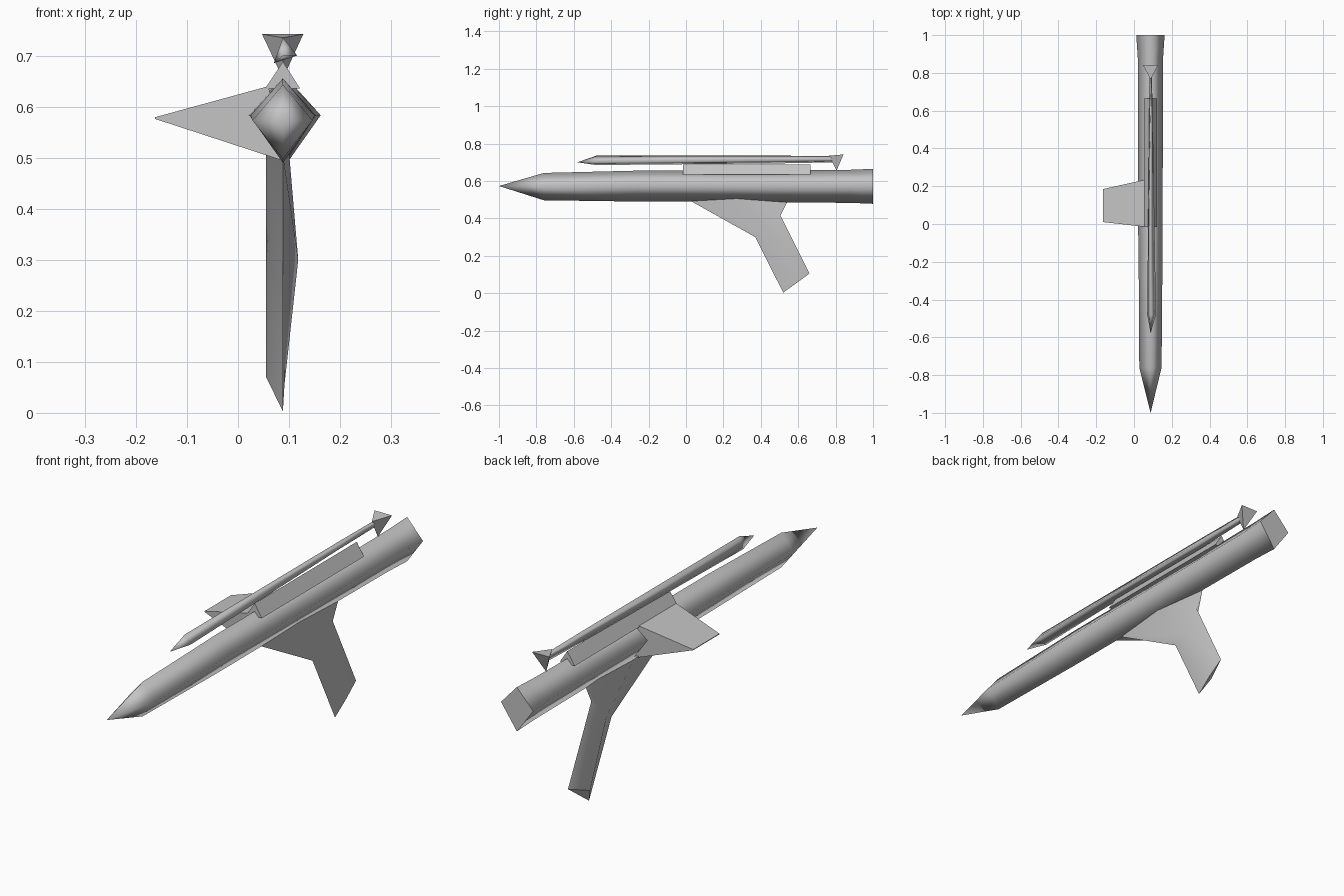
import bpy, bmesh, math

cube = bpy.data.objects.get("Cube")
if cube:
    bpy.data.objects.remove(cube)

grey = bpy.data.materials.new("light_grey")
grey.use_nodes = True
GREY = (0.55, 0.55, 0.55, 1)
grey.diffuse_color = GREY
grey.node_tree.nodes["Principled BSDF"].inputs["Base Color"].default_value = GREY

AXIS = 0.088  # x of the long axis


def loft(name, rings, smooth=False, sharp_edge=None):
    """Skin rings of points; a ring of one point closes to a tip."""
    bm = bmesh.new()
    loops = [[bm.verts.new(p) for p in ring] for ring in rings]
    n = max(len(ring) for ring in rings)
    for a, b in zip(loops, loops[1:]):
        for i in range(n):
            j = (i + 1) % n
            if len(a) == 1:
                bm.faces.new((a[0], b[j], b[i]))
            elif len(b) == 1:
                bm.faces.new((a[i], a[j], b[0]))
            else:
                bm.faces.new((a[i], a[j], b[j], b[i]))
    for f in bm.faces:
        f.smooth = smooth
    caps = [bm.faces.new(l) for l in (loops[0], loops[-1]) if len(l) > 2]
    for cap in caps:
        cap.smooth = False
        for e in cap.edges:
            e.smooth = False
    bmesh.ops.recalc_face_normals(bm, faces=bm.faces)
    for e in bm.edges:
        if sharp_edge and all(sharp_edge(v.co) for v in e.verts):
            e.smooth = False
    mesh = bpy.data.meshes.new(name)
    bm.to_mesh(mesh)
    bm.free()
    mesh.materials.append(grey)
    obj = bpy.data.objects.new(name, mesh)
    bpy.context.collection.objects.link(obj)
    return obj


def diamond(y, left, right, bottom, top, mid=0.583):
    return [(AXIS, y, top), (right, y, mid), (AXIS, y, bottom), (left, y, mid)]


# Diamond-section main body with a pointed nose and flared tail
loft("main_body", [
    [(AXIS, -1.0, 0.573)],
    diamond(-0.76, 0.028, 0.146, 0.497, 0.643, 0.573),
    diamond(-0.27, 0.025, 0.150, 0.490, 0.655),
    diamond(-0.02, 0.022, 0.152, 0.490, 0.655),
    diamond(0.23, 0.022, 0.152, 0.488, 0.652),
    diamond(0.88, 0.020, 0.154, 0.483, 0.660),
    diamond(1.0, 0.012, 0.162, 0.478, 0.665),
], smooth=True, sharp_edge=lambda c: c.x < 0.03 and 0.2 < c.y < 0.9)

# Triangular mounting rail on top of the body
loft("mounting_rail", [
    [(0.053, y, 0.635), (0.122, y, 0.635), (AXIS, y, 0.688)]
    for y in (-0.015, 0.665)
])

# Slim triangular upper tube, tapering to the rear
loft("upper_tube", [
    [(AXIS, -0.58, 0.70)],
    [(AXIS, -0.48, 0.735), (0.116, -0.48, 0.70), (0.070, -0.48, 0.685)],
    [(AXIS, 0.55, 0.735), (0.100, 0.55, 0.712), (0.080, 0.55, 0.695)],
    [(AXIS, 0.80, 0.733), (0.094, 0.80, 0.715), (0.083, 0.80, 0.70)],
], smooth=True)

# Four-faced fin at the rear of the upper tube
loft("tube_tail_fin", [
    [(AXIS, 0.765, 0.735)],
    [(0.047, 0.842, 0.742), (0.128, 0.842, 0.742), (AXIS, 0.805, 0.655)],
])

# Wedge-shaped side wing with a sharp outer edge
loft("side_wing", [
    [(0.06, -0.015, 0.64), (0.06, 0.235, 0.64),
     (0.085, 0.235, 0.495), (0.085, -0.015, 0.495)],
    [(-0.163, 0.01, 0.579), (-0.163, 0.185, 0.579),
     (-0.163, 0.185, 0.576), (-0.163, 0.01, 0.576)],
])

# Swept lower grip: broad root, knee, then a cut-off leg
loft("lower_grip", [
    [(AXIS, 0.0, 0.507), (0.10, 0.27, 0.51), (AXIS, 0.545, 0.495), (0.055, 0.27, 0.51)],
    [(AXIS, 0.37, 0.30), (0.118, 0.47, 0.30), (AXIS, 0.505, 0.415), (0.055, 0.45, 0.34)],
    [(AXIS, 0.52, 0.003), (0.091, 0.59, 0.055), (AXIS, 0.66, 0.105), (0.055, 0.56, 0.07)],
], smooth=True, sharp_edge=lambda c: abs(c.x - AXIS) < 0.001)
